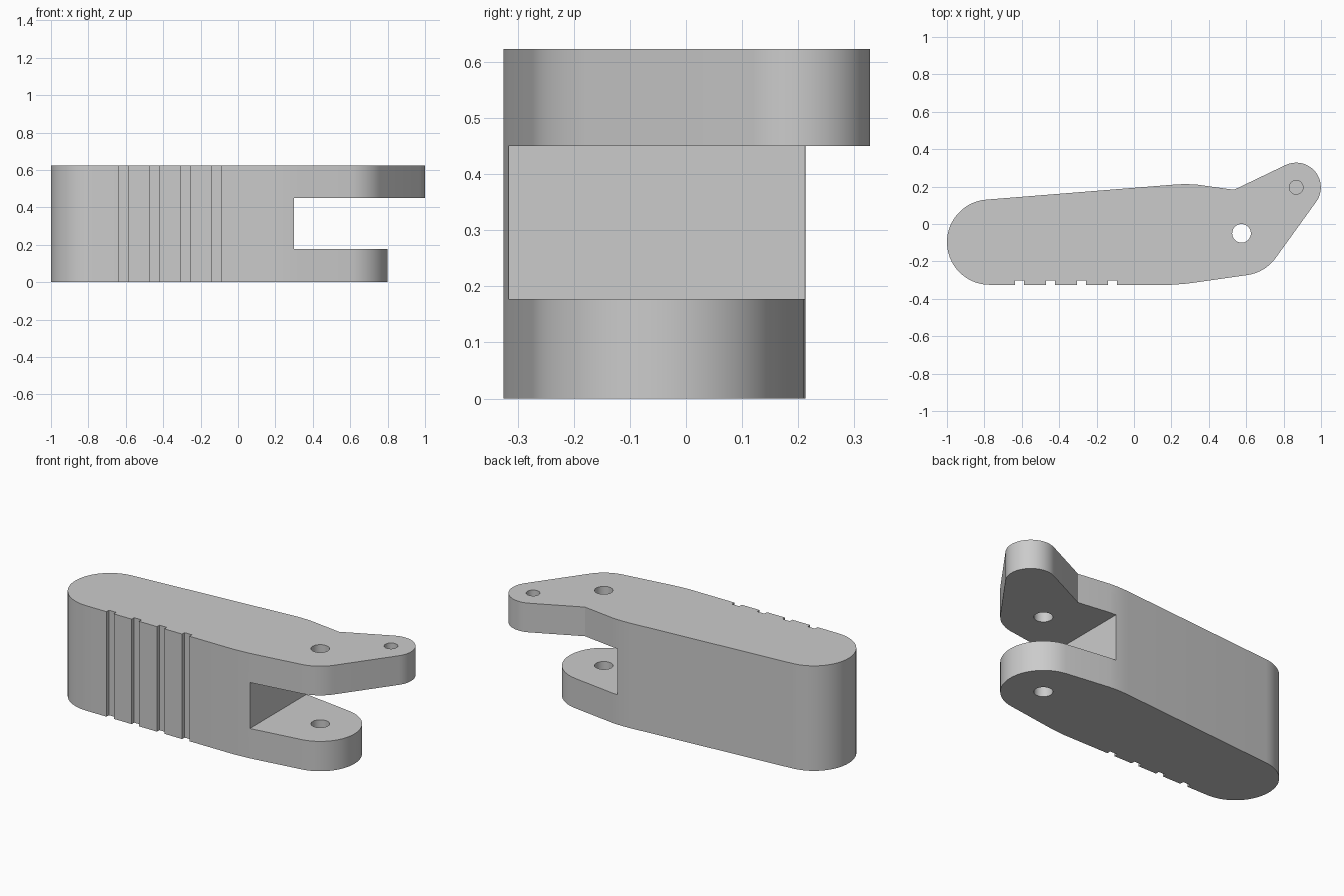
import bpy, bmesh
from math import sin, cos, radians

cube = bpy.data.objects.get("Cube")
if cube:
    bpy.data.objects.remove(cube, do_unlink=True)

grey = bpy.data.materials.new("plain grey")
grey.use_nodes = True
grey.diffuse_color = (0.6, 0.6, 0.6, 1)
grey.node_tree.nodes["Principled BSDF"].inputs["Base Color"].default_value = grey.diffuse_color

HEIGHT = 0.623
SLOT = (0.177, 0.45)      # open gap between the two prongs
PIVOT = (0.575, -0.05)
TIP = (0.867, 0.196)


def arc(centre, r, start, end, steps=16):
    angles = [radians(start + (end - start) * i / steps) for i in range(steps + 1)]
    return [(centre[0] + r * cos(a), centre[1] + r * sin(a)) for a in angles]


def prism(name, outline, z0, z1):
    """Extrude a flat outline from z0 to z1."""
    bm = bmesh.new()
    face = bm.faces.new([bm.verts.new((x, y, z0)) for x, y in outline])
    ext = bmesh.ops.extrude_face_region(bm, geom=[face])
    top = [v for v in ext["geom"] if isinstance(v, bmesh.types.BMVert)]
    bmesh.ops.translate(bm, verts=top, vec=(0, 0, z1 - z0))
    bmesh.ops.recalc_face_normals(bm, faces=bm.faces)
    mesh = bpy.data.meshes.new(name)
    bm.to_mesh(mesh)
    bm.free()
    mesh.materials.append(grey)
    obj = bpy.data.objects.new(name, mesh)
    bpy.context.collection.objects.link(obj)
    return obj


def box(x0, x1, y0, y1):
    return [(x0, y0), (x1, y0), (x1, y1), (x0, y1)]


def cut(target, cutter):
    mod = target.modifiers.new("cut", 'BOOLEAN')
    mod.operation, mod.solver, mod.object = 'DIFFERENCE', 'EXACT', cutter
    bpy.context.view_layer.objects.active = target
    bpy.ops.object.modifier_apply(modifier=mod.name)
    bpy.data.objects.remove(cutter, do_unlink=True)


# Shared outline, clockwise: rounded rear end, softly bent top edge
rear = arc((-0.772, -0.097), 0.228, 270, 94.6, 28)
bend_back = [(0.22, 0.211), (0.26, 0.213), (0.3, 0.2125), (0.34, 0.21)]
bend_front = [(0.32, -0.314), (0.27, -0.32), (0.2, -0.325)]

# Lower body with a round prong; upper body with the longer angled arm
lower = rear + bend_back + arc(PIVOT, 0.225, 82, -82, 28) + bend_front
upper = (rear + bend_back + [(0.535, 0.183)] + arc(TIP, 0.132, 115.6, -35.5, 24)
         + arc(PIVOT, 0.225, -35.5, -82, 10) + bend_front)

body = prism("forked_lever", upper, 0, HEIGHT)

# Remove the slot, then trim the lower prong to its round outline
cut(body, prism("slot_cutter", box(0.3, 1.2, -0.6, 0.6), *SLOT))
trim = (arc(PIVOT, 0.225, -35.5, 82, 20)
        + [(0.535, 0.183), (0.535, 0.6), (1.2, 0.6), (1.2, -0.181)])
cut(body, prism("prong_trim_cutter", trim, -0.1, 0.3))

# Through pivot hole and blind tip hole
cut(body, prism("pivot_cutter", arc(PIVOT, 0.05, 0, 348.75, 31), -0.1, 0.8))
cut(body, prism("tip_hole_cutter", arc(TIP, 0.037, 0, 345, 23), HEIGHT - 0.1, 0.8))

# Four grip grooves on the front
for x in (-0.612, -0.446, -0.28, -0.115):
    cut(body, prism("groove_cutter", box(x - 0.024, x + 0.024, -0.5, -0.302), -0.1, 0.8))

bpy.ops.object.select_all(action='DESELECT')
body.select_set(True)
bpy.context.view_layer.objects.active = body
bpy.ops.object.shade_smooth_by_angle(angle=radians(25))
